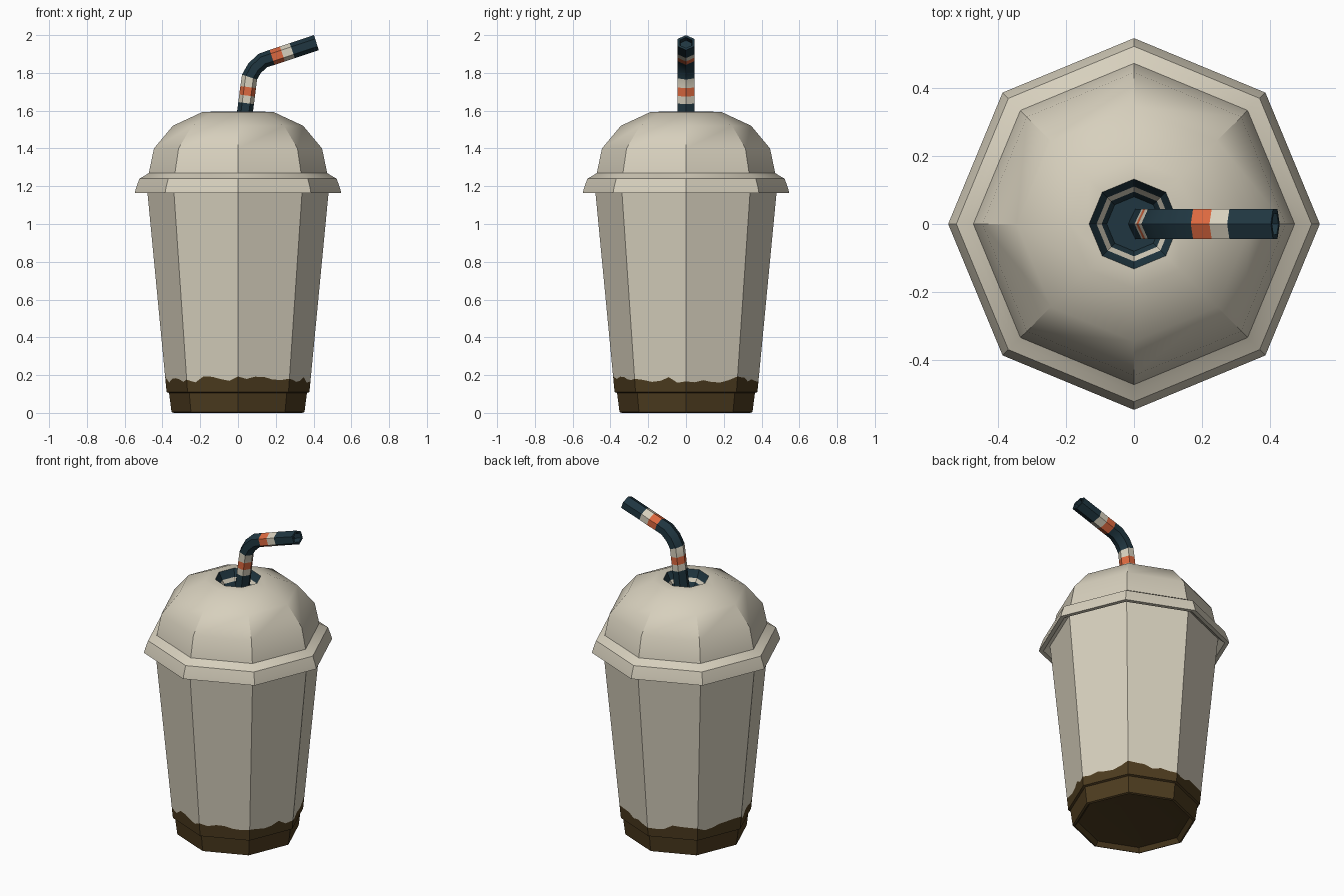
import bpy, bmesh, math, random
from mathutils import Vector

random.seed(4)
if "Cube" in bpy.data.objects:
    bpy.data.objects.remove(bpy.data.objects["Cube"])

SIDES = 8


def material(name, colour):
    mat = bpy.data.materials.new(name)
    mat.use_nodes = True
    mat.diffuse_color = (*colour, 1)
    mat.node_tree.nodes["Principled BSDF"].inputs["Base Color"].default_value = (*colour, 1)
    return mat


CREAM, BROWN, NAVY, ORANGE = range(4)
MATERIALS = [
    material("cream", (0.68, 0.63, 0.51)),
    material("dark brown", (0.075, 0.045, 0.014)),
    material("navy", (0.014, 0.037, 0.052)),
    material("orange", (0.72, 0.14, 0.05)),
]


def skin(name, rings, colours, cap_start=None, cap_end=None):
    """Join rings of points with bands of quads, one colour per band."""
    bm = bmesh.new()
    loops = [[bm.verts.new(p) for p in ring] for ring in rings]
    for a, b, colour in zip(loops, loops[1:], colours):
        n = len(a)
        for i in range(n):
            j = (i + 1) % n
            bm.faces.new((a[i], a[j], b[j], b[i])).material_index = colour
    if cap_start is not None:
        bm.faces.new(loops[0][::-1]).material_index = cap_start
    if cap_end is not None:
        bm.faces.new(loops[-1]).material_index = cap_end
    bmesh.ops.recalc_face_normals(bm, faces=bm.faces)
    mesh = bpy.data.meshes.new(name)
    bm.to_mesh(mesh)
    bm.free()
    for mat in MATERIALS:
        mesh.materials.append(mat)
    obj = bpy.data.objects.new(name, mesh)
    bpy.context.collection.objects.link(obj)
    bpy.ops.object.select_all(action="DESELECT")
    obj.select_set(True)
    bpy.context.view_layer.objects.active = obj
    bpy.ops.object.shade_smooth_by_angle(angle=math.radians(28))
    return obj


def octagon(radius, z, split=1):
    """Octagon with corners on the axes, each side cut into equal pieces."""
    corners = [Vector((math.cos(math.tau * i / SIDES), math.sin(math.tau * i / SIDES), 0)) * radius
               for i in range(SIDES)]
    return [corners[i].lerp(corners[(i + 1) % SIDES], k / split) + Vector((0, 0, z))
            for i in range(SIDES) for k in range(split)]


# Cup: recessed foot, small step, tapering wall with an uneven brown edge
SPLIT = 6


def wall_radius(z):
    return 0.378 + (z - 0.11) * 0.096


edge = []
for i in range(SIDES * SPLIT):
    z = random.uniform(0.158, 0.196)
    edge.append(octagon(wall_radius(z), z, SPLIT)[i])
foot = [(0.27, 0.03), (0.32, 0.025), (0.34, 0.0), (0.352, 0.005), (0.365, 0.105), (0.378, 0.11)]
cup_rings = [octagon(r, z, SPLIT) for r, z in foot] + [edge]
cup_rings += [octagon(wall_radius(z), z, SPLIT) for z in (0.4, 0.8, 1.2)]
skin("cup", cup_rings, [BROWN] * 6 + [CREAM] * 3, cap_start=BROWN)

# Lid: flared rim, faceted dome and a straw opening with a dark lining
lid = [(0.475, 1.20), (0.52, 1.165), (0.546, 1.165), (0.54, 1.19), (0.522, 1.24),
       (0.495, 1.255), (0.472, 1.27), (0.445, 1.40), (0.345, 1.52), (0.19, 1.592),
       (0.132, 1.595), (0.11, 1.55), (0.095, 1.53), (0.08, 1.50)]
skin("lid", [octagon(r, z) for r, z in lid],
     [CREAM] * 10 + [NAVY, CREAM, NAVY], cap_end=NAVY)

# Straw: hexagonal tube along a bent path, striped band by band
path = [(0.02, 1.46), (0.043, 1.64), (0.048, 1.68), (0.054, 1.725), (0.061, 1.778),
        (0.088, 1.825), (0.132, 1.866), (0.18, 1.882), (0.235, 1.90), (0.287, 1.918),
        (0.415, 1.96)]
bands = [NAVY, CREAM, ORANGE, CREAM, NAVY, NAVY, NAVY, ORANGE, CREAM, NAVY]
points = [Vector((x, 0, z)) for x, z in path]


def hexagon(centre, direction, radius):
    side = Vector((0, 1, 0))
    up = direction.normalized().cross(side)
    return [centre + radius * (math.cos(a) * 0.82 * up + math.sin(a) * side)
            for a in (math.tau * k / 6 for k in range(6))]


straw_rings = []
for i, p in enumerate(points):
    before = p - points[max(i - 1, 0)]
    after = points[min(i + 1, len(points) - 1)] - p
    straw_rings.append(hexagon(p, before.normalized() + after.normalized(), 0.051))
# Hollow mouth of the straw
tip = points[-1] - points[-2]
straw_rings.append(hexagon(points[-1], tip, 0.036))
straw_rings.append(hexagon(points[-1] - tip * 0.35, tip, 0.034))
skin("straw", straw_rings, bands + [NAVY, NAVY], cap_start=NAVY, cap_end=NAVY)
